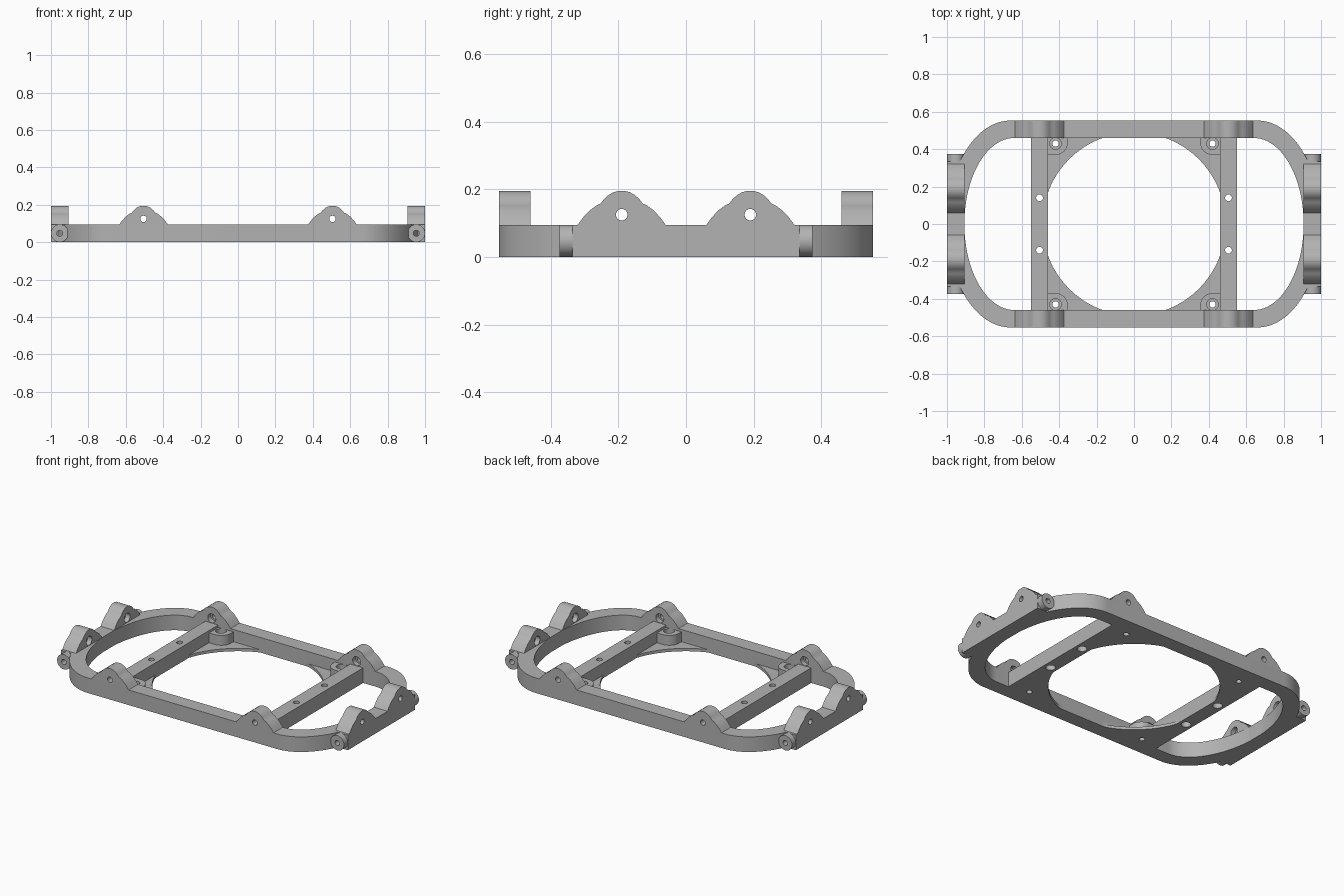
import bpy, bmesh
from math import sin, cos, pi, radians
from mathutils import Matrix, Vector

cube = bpy.data.objects.get("Cube")
if cube:
    bpy.data.objects.remove(cube, do_unlink=True)

grey = bpy.data.materials.new("plain grey")
grey.use_nodes = True
grey.diffuse_color = (0.45, 0.45, 0.45, 1)
grey.node_tree.nodes["Principled BSDF"].inputs["Base Color"].default_value = (0.45, 0.45, 0.45, 1)

H = 0.095      # frame height
PLATE = 0.018  # thin floor around the round opening


def prism(name, pts, lo, hi, axis="Z"):
    """Extrude a 2D outline along an axis: Z uses (x, y), Y uses (x, z), X uses (y, z)."""
    place = {"Z": lambda a, b, c: (a, b, c),
             "Y": lambda a, b, c: (a, c, b),
             "X": lambda a, b, c: (c, a, b)}[axis]
    bm = bmesh.new()
    face = bm.faces.new([bm.verts.new(place(a, b, lo)) for a, b in pts])
    ext = bmesh.ops.extrude_face_region(bm, geom=[face])
    verts = [g for g in ext["geom"] if isinstance(g, bmesh.types.BMVert)]
    bmesh.ops.translate(bm, verts=verts, vec=Vector(place(0, 0, hi - lo)))
    bmesh.ops.recalc_face_normals(bm, faces=bm.faces[:])
    mesh = bpy.data.meshes.new(name)
    bm.to_mesh(mesh)
    bm.free()
    mesh.materials.append(grey)
    obj = bpy.data.objects.new(name, mesh)
    bpy.context.collection.objects.link(obj)
    return obj


def arc(cx, cy, rx, ry, start, end, n):
    return [(cx + rx * cos(radians(start + (end - start) * i / n)),
             cy + ry * sin(radians(start + (end - start) * i / n))) for i in range(n + 1)]


def disc(cx, cy, r, n=32):
    return arc(cx, cy, r, r, 0, 360, n)[:-1]


def box(x0, x1, y0, y1):
    return [(x0, y0), (x1, y0), (x1, y1), (x0, y1)]


def cut(obj, *cutters):
    """Subtract each cutter and remove it."""
    bpy.context.view_layer.objects.active = obj
    for c in cutters:
        mod = obj.modifiers.new("cut", "BOOLEAN")
        mod.operation, mod.solver, mod.object = "DIFFERENCE", "EXACT", c
        bpy.ops.object.modifier_apply(modifier=mod.name)
        bpy.data.objects.remove(c, do_unlink=True)
    return obj


SIGNS = (-1, 1)
CORNERS = [(sx, sy) for sx in SIGNS for sy in SIGNS]

# Main frame: straight sides with half-elliptical ends
outline = arc(0.66, 0, 0.34, 0.553, -90, 90, 64) + arc(-0.66, 0, 0.34, 0.553, 90, 270, 64)
frame = prism("main_frame", outline, 0, H)
cut(frame, prism("pocket", box(-0.46, 0.46, -0.46, 0.46), PLATE, 0.2))
opening = [(max(-0.46, min(0.46, x)), max(-0.46, min(0.46, y))) for x, y in disc(0, 0, 0.49, 128)]
cut(frame, prism("opening", opening, -0.1, 0.06))
for s in SIGNS:
    window = [(0.55, -0.46)] + arc(0.64, 0, 0.267, 0.46, -90, 90, 64) + [(0.55, 0.46)]
    cut(frame, prism("window", [(s * x, y) for x, y in window], -0.1, 0.2))
# Screw holes through the crossbars, wider underneath
for sx, sy in CORNERS:
    cut(frame, prism("hole", disc(sx * 0.505, sy * 0.14, 0.018), -0.1, 0.2),
        prism("recess", disc(sx * 0.505, sy * 0.14, 0.028), -0.1, 0.04),
        prism("post_hole", disc(sx * 0.42, sy * 0.43, 0.017), -0.1, 0.2))

# Corner screw posts
for sx, sy in CORNERS:
    shape = [(0.46, 0.46), (0.354, 0.46)] + arc(0.42, 0.435, 0.066, 0.066, 180, 270, 16) + [(0.46, 0.369)]
    post = prism("corner_post", [(sx * x, sy * y) for x, y in shape], 0.005, 0.08)
    cut(post, prism("hole", disc(sx * 0.42, sy * 0.43, 0.017), -0.1, 0.2),
        prism("recess", disc(sx * 0.42, sy * 0.43, 0.031), 0.05, 0.2))

# Straight end bars with round bosses at their tips
for s in SIGNS:
    end_bar = prism("end_bar", box(s * 0.905, s, -0.335, 0.335), 0, H)
    bosses = []
    for t in SIGNS:
        bosses.append(prism("end_boss", disc(s * 0.953, 0.048, 0.047),
                            min(t * 0.33, t * 0.373), max(t * 0.33, t * 0.373), "Y"))
    for t, boss in zip(SIGNS, bosses):
        for part in (boss, end_bar):
            cut(part, prism("hole", disc(s * 0.953, 0.048, 0.016),
                            min(t * 0.25, t * 0.45), max(t * 0.25, t * 0.45), "Y"))

# Hinge lugs: round cap on a flared foot, bored through and recessed on the inside
half = [(0.13, H), (0.113, 0.118), (0.094, 0.138), (0.075, 0.152), (0.062, 0.158),
        (0.052, 0.171), (0.039, 0.183), (0.025, 0.191), (0.009, 0.195)]


def lug(name, centre, inner, outer, axis):
    pts = [(centre + a, z) for a, z in half] + [(centre - a, z) for a, z in reversed(half)]
    obj = prism(name, pts, min(inner, outer), max(inner, outer), axis)
    side = 1 if outer > 0 else -1
    span = sorted((inner - side * 0.1, inner + side * 0.03))
    cut(obj, prism("bore", disc(centre, 0.125, 0.017), min(inner, outer) - 0.1,
                   max(inner, outer) + 0.1, axis),
        prism("recess", disc(centre, 0.125, 0.028), span[0], span[1], axis))


for sx, sy in CORNERS:
    lug("side_lug", sx * 0.505, sy * 0.46, sy * 0.553, "Y")
    lug("end_lug", sy * 0.19, sx * 0.905, sx, "X")

# Smooth curves, sharp edges
bpy.ops.object.select_all(action="DESELECT")
for obj in bpy.context.collection.objects:
    if obj.type == "MESH" and obj.data.materials and obj.data.materials[0] == grey:
        obj.select_set(True)
        bpy.context.view_layer.objects.active = obj
bpy.ops.object.shade_smooth_by_angle(angle=radians(30))
